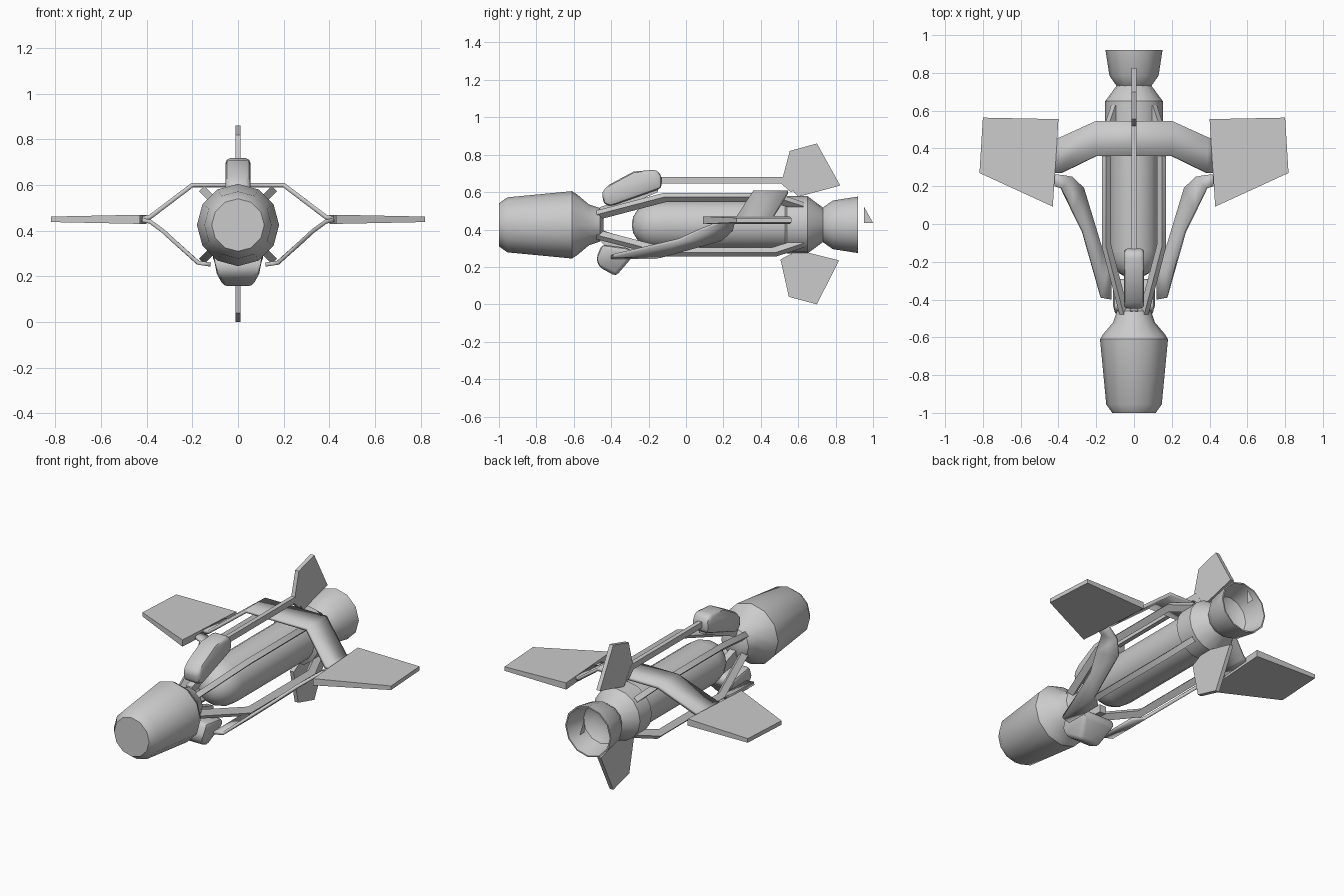
import bpy, math
from mathutils import Vector

if "Cube" in bpy.data.objects:
    bpy.data.objects.remove(bpy.data.objects["Cube"])

ZC = 0.425  # height of the body axis


def make(name, verts, faces, angle=30, bevel=0, segments=2):
    me = bpy.data.meshes.new(name)
    me.from_pydata([tuple(v) for v in verts], [], faces)
    ob = bpy.data.objects.new(name, me)
    bpy.context.collection.objects.link(ob)
    bpy.ops.object.select_all(action='DESELECT')
    bpy.context.view_layer.objects.active = ob
    ob.select_set(True)
    if len(faces) > 1:
        bpy.ops.object.mode_set(mode='EDIT')
        bpy.ops.mesh.select_all(action='SELECT')
        bpy.ops.mesh.normals_make_consistent(inside=False)
        bpy.ops.object.mode_set(mode='OBJECT')
    if bevel:
        m = ob.modifiers.new("bevel", 'BEVEL')
        m.width, m.segments = bevel, segments
        bpy.ops.object.modifier_apply(modifier=m.name)
    bpy.ops.object.shade_smooth_by_angle(angle=math.radians(angle))
    return ob


def lathe(name, profile, n=12, angle=35):
    """Spin (y, radius) pairs round the body axis."""
    verts, faces = [], []
    for y, r in profile:
        for i in range(n):
            a = 2 * math.pi * i / n
            verts.append((r * math.sin(a), y, ZC + r * math.cos(a)))
    for k in range(len(profile) - 1):
        for i in range(n):
            j = (i + 1) % n
            faces.append((k * n + i, k * n + j, (k + 1) * n + j, (k + 1) * n + i))
    faces.append(tuple(range(n)))
    faces.append(tuple(range((len(profile) - 1) * n, len(profile) * n)))
    return make(name, verts, faces, angle)


def slab(name, pts, thick, taper=None, **kw):
    """Extrude a flat outline by +/- the vector thick."""
    t, n = Vector(thick), len(pts)
    verts = [Vector(p) - t for p in pts] + [Vector(p) + t for p in pts]
    if taper:
        verts = [taper(v) for v in verts]
    faces = [tuple(range(n)), tuple(range(n, 2 * n))]
    faces += [(i, (i + 1) % n, n + (i + 1) % n, n + i) for i in range(n)]
    return make(name, verts, faces, **kw)


def side(pts):
    return [(0, y, z) for y, z in pts]


def strip(name, rows, thickness):
    """Bent plate: each row is (x, y_front, y_back, z)."""
    verts = [(x, y, z) for x, a, b, z in rows for y in (a, b)]
    faces = [(2 * i, 2 * i + 1, 2 * i + 3, 2 * i + 2) for i in range(len(rows) - 1)]
    ob = make(name, verts, faces, 15)
    m = ob.modifiers.new("thickness", 'SOLIDIFY')
    m.thickness, m.offset = thickness, 0
    return ob


# Nose pod with tapered neck
lathe("nose_pod", [(-1, .115), (-.955, .147), (-.61, .18), (-.585, .165),
                   (-.52, .11), (-.46, .09), (-.44, .06)])

# Fuel tank with domed front and wider tail collar
dome = [(-.29 + .15 * (1 - math.cos(a)), .003 + .127 * math.sin(a))
        for a in [math.radians(d) for d in (0, 18, 36, 54, 72, 90)]]
lathe("fuel_tank", dome + [(.53, .13), (.54, .153), (.65, .153), (.735, .09), (.75, .07)], 16)

# Hollow nozzle with a small flame sliver behind it
lathe("nozzle", [(.72, .08), (.735, .095), (.785, .13), (.92, .151),
                 (.92, .143), (.80, .115), (.77, .07)])
make("flame_sliver", side([(.953, .52), (.953, .435), (1, .435)]), [(0, 1, 2)])

# Four diagonal struts around the tank
rail = [(-.5, .085), (-.12, .225), (.48, .225), (.63, .155),
        (.61, .12), (.46, .187), (-.11, .187), (-.48, .05)]
for i, (sx, sz) in enumerate([(1, 1), (-1, 1), (-1, -1), (1, -1)]):
    d = Vector((sx, 0, sz)).normalized()
    pts = [d * r + Vector((0, y, ZC)) for y, r in rail]
    slab(f"strut_{i + 1}", pts, Vector((-d.z, 0, d.x)) * .016)

# Upper frame carrying the wings
strip("upper_frame", [(-.42, .27, .45, .453), (-.385, .27, .46, .46), (-.2, .36, .545, .60),
                      (.2, .36, .545, .60), (.385, .27, .46, .46), (.42, .27, .45, .453)], .02)

# Lower braces and wings, both sides
for s, label in ((1, "right"), (-1, "left")):
    strip(f"lower_brace_{label}",
          [(s * .42, .20, .262, .447), (s * .385, .19, .26, .44), (s * .33, .08, .25, .40),
           (s * .27, -.04, .19, .345), (s * .175, -.39, -.12, .26), (s * .12, -.40, -.16, .252)], .018)

    def thin(v):  # wing gets thinner toward the tip
        if abs(v.x) > .6:
            v.z = .45 + (v.z - .45) * .6
        return v
    slab(f"wing_{label}", [(s * .40, .555, .45), (s * .80, .563, .45),
                           (s * .818, .27, .45), (s * .43, .092, .45)], (0, 0, .02), thin)

# Tail fins
slab("top_fin", side([(.515, .67), (.555, .82), (.70, .86), (.825, .635), (.60, .575)]), (.012, 0, 0))
slab("bottom_fin", side([(.505, .24), (.55, .04), (.70, 0), (.818, .235), (.60, .29)]), (.012, 0, 0))

# Dorsal pod and the rail that runs back to the fin
slab("dorsal_rail", side([(-.2, .68), (.53, .68), (.58, .61), (.56, .60), (.51, .645), (-.2, .645)]),
     (.013, 0, 0))
slab("dorsal_pod", side([(-.45, .60), (-.41, .64), (-.28, .71), (-.16, .72), (-.13, .69),
                         (-.13, .62), (-.40, .525), (-.44, .535)]), (.054, 0, 0), bevel=.022, angle=40)
slab("dorsal_mount", side([(-.48, .46), (-.46, .52), (-.15, .625), (-.15, .60)]), (.02, 0, 0))


# Chin pod, narrower at the bottom, with its mount to the neck
def narrow(v):
    if v.z < .22:
        v.x *= .55 if v.z < .18 else .8
    return v


slab("chin_pod", side([(-.48, .245), (-.45, .32), (-.30, .30), (-.285, .255),
                       (-.375, .15), (-.465, .20)]), (.11, 0, 0), narrow, bevel=.02, angle=40)
slab("chin_mount", side([(-.48, .36), (-.46, .40), (-.26, .335), (-.26, .29), (-.42, .30)]), (.02, 0, 0))
